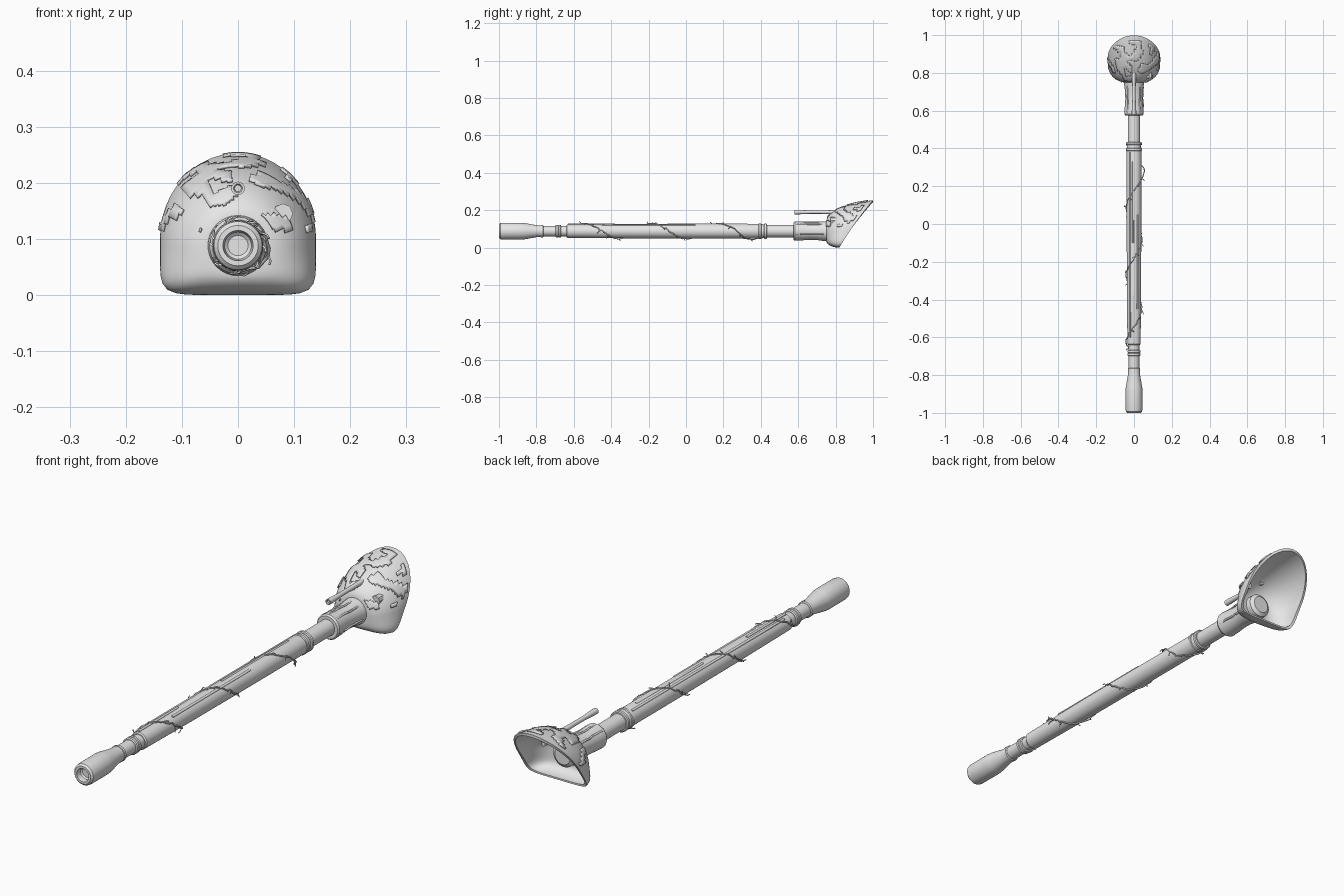
import bpy, bmesh, math, random
from mathutils import Vector, noise

if "Cube" in bpy.data.objects:
    bpy.data.objects.remove(bpy.data.objects["Cube"])

random.seed(4)
AXIS_Z = 0.088
grey = bpy.data.materials.new("stone grey")
grey.diffuse_color = (0.8, 0.8, 0.8, 1)
grey.use_nodes = True
grey.node_tree.nodes["Principled BSDF"].inputs["Base Color"].default_value = grey.diffuse_color


def add_object(name, data):
    ob = bpy.data.objects.new(name, data)
    bpy.context.collection.objects.link(ob)
    data.materials.append(grey)
    return ob


def loft(name, rings, caps=True, keep=None, angle=35):
    """Skin a list of equal-length closed rings."""
    bm = bmesh.new()
    rows = [[bm.verts.new(p) for p in ring] for ring in rings]
    n = len(rows[0])
    for a, b in zip(rows, rows[1:]):
        for j in range(n):
            k = (j + 1) % n
            bm.faces.new((a[j], a[k], b[k], b[j]))
    if caps:
        bm.faces.new(rows[0])
        bm.faces.new(rows[-1])
    if keep:
        drop = [f for f in bm.faces if not keep(f.calc_center_median())]
        bmesh.ops.delete(bm, geom=drop, context='FACES')
    bmesh.ops.recalc_face_normals(bm, faces=bm.faces)
    me = bpy.data.meshes.new(name)
    bm.to_mesh(me)
    bm.free()
    ob = add_object(name, me)
    bpy.ops.object.select_all(action='DESELECT')
    ob.select_set(True)
    bpy.context.view_layer.objects.active = ob
    bpy.ops.object.shade_smooth_by_angle(angle=math.radians(angle))
    return ob


def lathe(name, profile, x=0, z=AXIS_Z, segs=32):
    """Turn (radius, y) pairs around a line parallel to y."""
    turn = [2 * math.pi * i / segs for i in range(segs)]
    return loft(name, [[(x + r * math.cos(a), y, z + r * math.sin(a)) for a in turn]
                       for r, y in profile])


def wire(name, paths, radius):
    cu = bpy.data.curves.new(name, 'CURVE')
    cu.dimensions = '3D'
    cu.bevel_depth = radius
    cu.bevel_resolution = 1
    cu.use_fill_caps = True
    for pts in paths:
        sp = cu.splines.new('POLY')
        sp.points.add(len(pts) - 1)
        for p, co in zip(sp.points, pts):
            p.co = (*co, 1)
    return add_object(name, cu)


# Grip with a recessed butt end
lathe("grip", [(0.018, -0.975), (0.024, -0.98), (0.027, -1.0), (0.036, -1.0), (0.043, -0.993),
               (0.045, -0.98), (0.045, -0.88), (0.043, -0.86), (0.032, -0.80), (0.031, -0.77)])

# Shaft core and the thicker sleeve over it
lathe("shaft_core", [(0.028, -0.79), (0.028, -0.6), (0.033, -0.5), (0.033, 0.6)])
lathe("shaft_sleeve", [(0.031, -0.64), (0.035, -0.635), (0.038, -0.3), (0.039, 0.1),
                       (0.039, 0.40), (0.036, 0.42)])

# Binding rings
for i, (y, r) in enumerate([(-0.77, 0.033), (-0.69, 0.034), (-0.675, 0.034),
                            (0.395, 0.042), (0.425, 0.042)]):
    lathe(f"binding_ring_{i}", [(r - 0.004, y - 0.008), (r, y - 0.005),
                                (r, y + 0.005), (r - 0.004, y + 0.008)])

# Raised splints along the top of the sleeve
for i, (y0, y1, a) in enumerate([(-0.63, -0.38, 100), (-0.1, 0.33, 98),
                                 (-0.45, 0.05, 60), (-0.6, 0.38, 125)]):
    a = math.radians(a)
    wire(f"splint_{i}", [[(0.037 * math.cos(a), y, AXIS_Z + 0.037 * math.sin(a))
                          for y in (y0, y1)]], 0.005)

# Socket collar
lathe("socket_collar", [(0.033, 0.575), (0.046, 0.575), (0.051, 0.582), (0.049, 0.62),
                        (0.046, 0.66), (0.047, 0.70), (0.052, 0.735), (0.055, 0.76)])
lathe("inner_socket", [(0.05, 0.75), (0.049, 0.785), (0.035, 0.795)])
wire("collar_seams", [[(0.048 * math.sin(a) + 0.003 * random.uniform(-1, 1), 0.59 + 0.016 * i,
                        AXIS_Z + 0.048 * math.cos(a)) for i in range(10)]
                      for a in (0.0, 0.7, -0.8, 1.9)], 0.004)

# Hollow scoop head: round neck spreading to a slanted arch-shaped rim
N, STEPS = 64, 20


def head_point(t, a):
    s, c = math.sin(a), math.cos(a)
    n = 2 if c > 0 else 7
    r = (abs(s) ** n + abs(c) ** n) ** (-1 / n)
    rx, rz = 0.139 * r * s, 0.1 + (0.153 if c > 0 else 0.1) * r * c
    ry = 0.82 + 0.58 * rz + 0.5 * rz * rz
    nx, nz = 0.05 * s, AXIS_Z + 0.05 * c
    top = max(c, 0)
    spread = math.sin(t * math.pi / 2) * (1 - 0.35 * top) + t * 0.35 * top
    depth = 1 - math.cos(t * math.pi / 2)
    return Vector((nx + (rx - nx) * spread, 0.75 + (ry - 0.75) * depth, nz + (rz - nz) * spread))


def head_ring(t, scale=1.0, shift=0.0):
    mid = Vector((0, 0, 0.1))
    ring = []
    for j in range(N):
        p = head_point(t, 2 * math.pi * j / N)
        q = mid + (p - mid) * scale
        ring.append((q.x, p.y + shift, q.z))
    return ring


ts = [i / STEPS for i in range(STEPS + 1)]
outer = [head_ring(t) for t in ts]
inner = [head_ring(t, 0.93, 0.012 * (1 - t)) for t in reversed(ts)]
loft("scoop_head", outer + inner, angle=45)


# Ragged crust left on the upper part of the head
def crust_zone(p):
    return p.z > 0.115 and noise.noise(p * 22 + Vector((3, 1, 7))) > 0.05


crust = loft("head_crust", [head_ring(0.12 + 0.82 * i / 40, 1.015, -0.003) for i in range(41)],
             caps=False, keep=crust_zone)
solid = crust.modifiers.new("thickness", 'SOLIDIFY')
solid.thickness = 0.005
solid.offset = 0

# Spout rod above the collar
lathe("spout_rod", [(0.006, 0.585), (0.008, 0.58), (0.012, 0.58), (0.012, 0.60),
                    (0.009, 0.66), (0.009, 0.72), (0.011, 0.80)], z=0.19, segs=16)

# Studs on the face of the head
lathe("large_stud", [(0.018, 0.772), (0.018, 0.81)], x=0.08, z=0.145, segs=8)
lathe("small_stud", [(0.006, 0.774), (0.008, 0.774), (0.008, 0.80)], x=0.083, z=0.115, segs=12)

# Thorny vine winding round the shaft
vine, thorns = [], []
for i in range(111):
    y = -0.68 + 0.01 * i
    a = 2 * math.pi * (y + 0.54) / 0.36
    base = 0.032 if y < -0.64 else 0.040
    lift = 0.014 * math.exp(-((y - 0.29) / 0.05) ** 2)
    r = base + lift + random.uniform(0, 0.003)
    a += random.uniform(-0.12, 0.12)
    p = Vector((r * math.sin(a), y, AXIS_Z + r * math.cos(a)))
    vine.append(p)
    if i % 5 == 2:
        out = Vector((math.sin(a), random.uniform(-1.2, 1.2), math.cos(a)))
        side = Vector((math.cos(a), random.uniform(-1, 1), -math.sin(a)))
        tip = p + 0.007 * out + 0.008 * side
        thorns.append([p, tip, tip + 0.007 * side])
wire("vine", [vine], 0.003)
wire("vine_twigs", thorns, 0.002)
